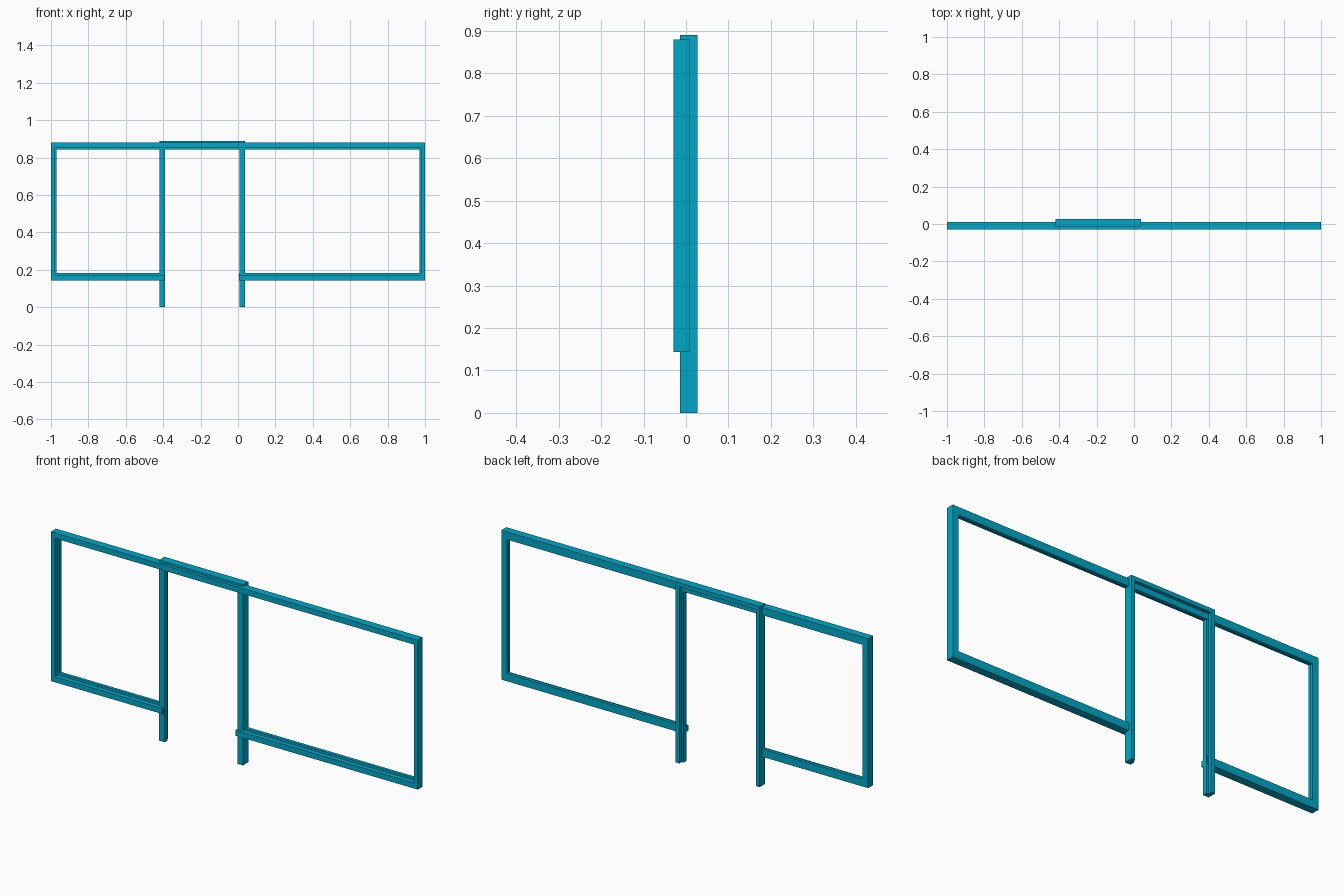
import bpy, bmesh

if "Cube" in bpy.data.objects:
    bpy.data.objects.remove(bpy.data.objects["Cube"])


def sweep_frame(name, path, profile):
    """Sweep a profile of (inward depth, y) along an x-z path with mitred corners.
    Each path entry is (x, z, inward x, inward z)."""
    bm = bmesh.new()
    rings = [[bm.verts.new((x + d * ix, y, z + d * iz)) for d, y in profile]
             for x, z, ix, iz in path]
    n = len(profile)
    for a, b in zip(rings, rings[1:]):
        for i in range(n):
            j = (i + 1) % n
            bm.faces.new((a[i], a[j], b[j], b[i]))
    bm.faces.new(rings[0])
    bm.faces.new(rings[-1][::-1])
    bmesh.ops.recalc_face_normals(bm, faces=bm.faces)
    mesh = bpy.data.meshes.new(name)
    bm.to_mesh(mesh)
    bm.free()
    obj = bpy.data.objects.new(name, mesh)
    bpy.context.collection.objects.link(obj)
    mesh.materials.append(teal)
    return obj


def rebate(width, lip, y0, y1, y2, lip_at_back):
    """L-shaped section: a full-depth bar with a lip on the front or back half."""
    front, back = (width, width + lip) if lip_at_back else (width + lip, width)
    return [(0, y0), (front, y0), (front, y1), (back, y1), (back, y2), (0, y2)]


teal = bpy.data.materials.new("teal")
teal.diffuse_color = (0.0, 0.39, 0.58, 1)
teal.use_nodes = True
teal.node_tree.nodes["Principled BSDF"].inputs["Base Color"].default_value = teal.diffuse_color

# window frame: both panes share the top rail, sill is open at the door
s = 0.8
window_path = [(-0.393, 0.144, 0, 1), (-1, 0.144, s, 1), (-1, 0.88, s, -1),
               (1, 0.88, -s, -1), (1, 0.144, -s, 1), (0.006, 0.144, 0, 1)]
sweep_frame("window_frame", window_path,
            rebate(0.027, 0.011, -0.029, -0.006, 0.01, True))

# door frame: two jambs and a head, rebated towards the back
door_path = [(-0.42, 0, 1, 0), (-0.42, 0.89, 1, -1),
             (0.037, 0.89, -1, -1), (0.037, 0, -1, 0)]
sweep_frame("door_frame", door_path,
            rebate(0.02, 0.01, -0.014, 0.008, 0.027, False))
